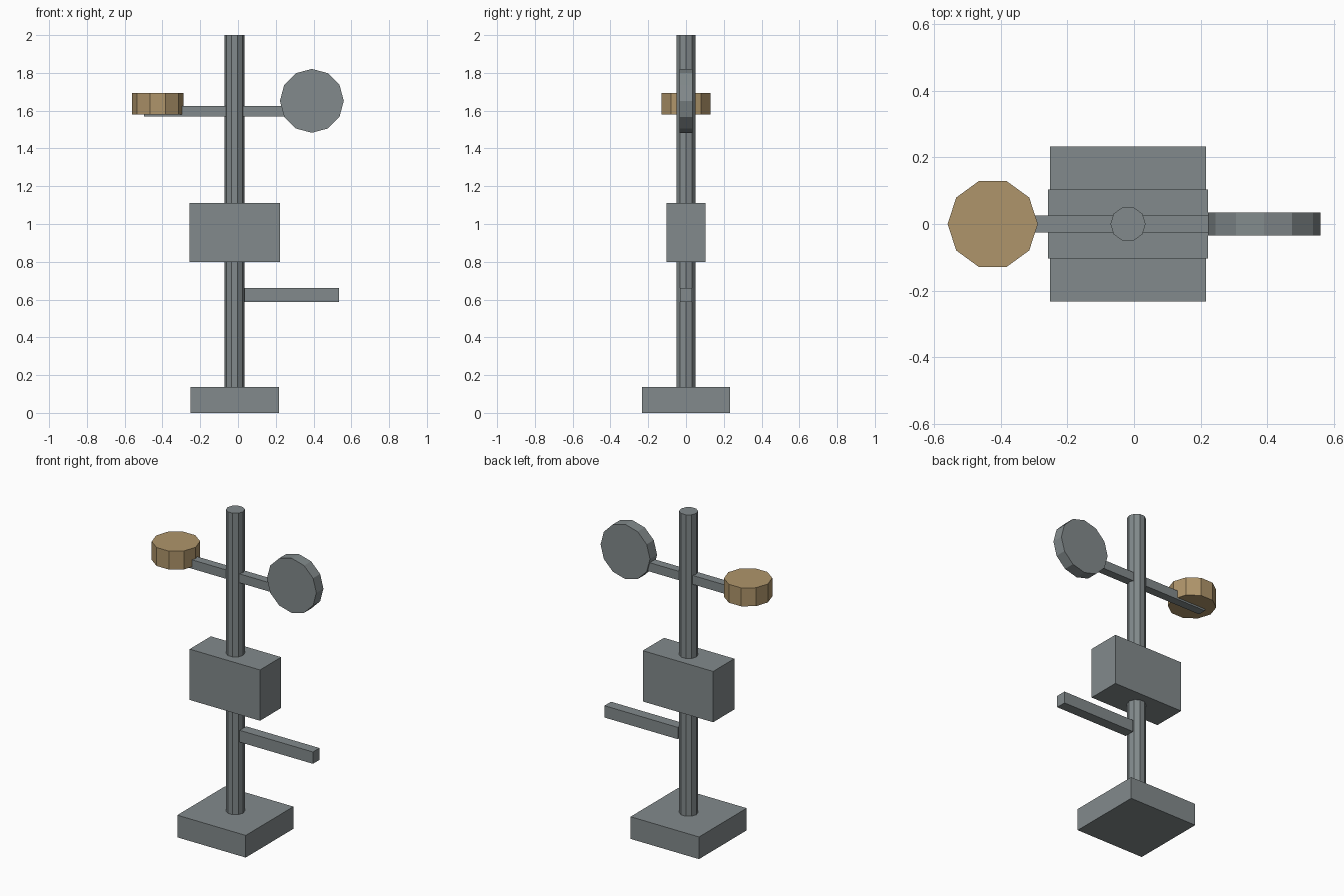
import bpy
import bmesh
import math
from mathutils import Matrix

if "Cube" in bpy.data.objects:
    bpy.data.objects.remove(bpy.data.objects["Cube"])


def material(name, rgb):
    m = bpy.data.materials.new(name)
    m.diffuse_color = (*rgb, 1.0)
    m.use_nodes = True
    m.node_tree.nodes["Principled BSDF"].inputs["Base Color"].default_value = m.diffuse_color
    return m


grey = material("steel grey", (0.225, 0.255, 0.262))
tan = material("warm tan", (0.43, 0.30, 0.145))


def finish(name, bm, mat):
    mesh = bpy.data.meshes.new(name)
    bm.to_mesh(mesh)
    bm.free()
    mesh.materials.append(mat)
    obj = bpy.data.objects.new(name, mesh)
    bpy.context.collection.objects.link(obj)
    return obj


def box(name, x0, x1, half_y, z0, z1, mat):
    bm = bmesh.new()
    bmesh.ops.create_cube(bm, size=1.0)
    bmesh.ops.scale(bm, vec=(x1 - x0, 2 * half_y, z1 - z0), verts=bm.verts)
    bmesh.ops.translate(bm, vec=((x0 + x1) / 2, 0, (z0 + z1) / 2), verts=bm.verts)
    return finish(name, bm, mat)


def prism(name, sides, radius, depth, centre, mat, face_front=False):
    # first corner lies on the +x axis
    bm = bmesh.new()
    ring = [bm.verts.new((radius * math.cos(2 * math.pi * i / sides),
                          radius * math.sin(2 * math.pi * i / sides),
                          -depth / 2)) for i in range(sides)]
    base = bm.faces.new(ring)
    out = bmesh.ops.extrude_face_region(bm, geom=[base], use_keep_orig=True)
    top = [v for v in out["geom"] if isinstance(v, bmesh.types.BMVert)]
    bmesh.ops.translate(bm, vec=(0, 0, depth), verts=top)
    bmesh.ops.recalc_face_normals(bm, faces=bm.faces)
    if face_front:
        bm.transform(Matrix.Rotation(math.pi / 2, 4, 'X'))
    bmesh.ops.translate(bm, vec=centre, verts=bm.verts)
    return finish(name, bm, mat)


# base, pole and main box
box("base", -0.252, 0.216, 0.233, 0.0, 0.137, grey)
prism("pole", 10, 0.053, 1.9, (-0.018, 0, 1.05), grey)
box("body_box", -0.258, 0.223, 0.1035, 0.798, 1.112, grey)

# arms
box("lower_arm", 0.034, 0.535, 0.032, 0.588, 0.661, grey)
box("upper_arm", -0.497, 0.44, 0.026, 1.569, 1.624, grey)

# discs at the ends of the upper arm
prism("upright_disc", 12, 0.169, 0.069, (0.391, 0, 1.652), grey, face_front=True)
prism("flat_drum", 10, 0.1355, 0.114, (-0.4245, 0, 1.637), tan)
